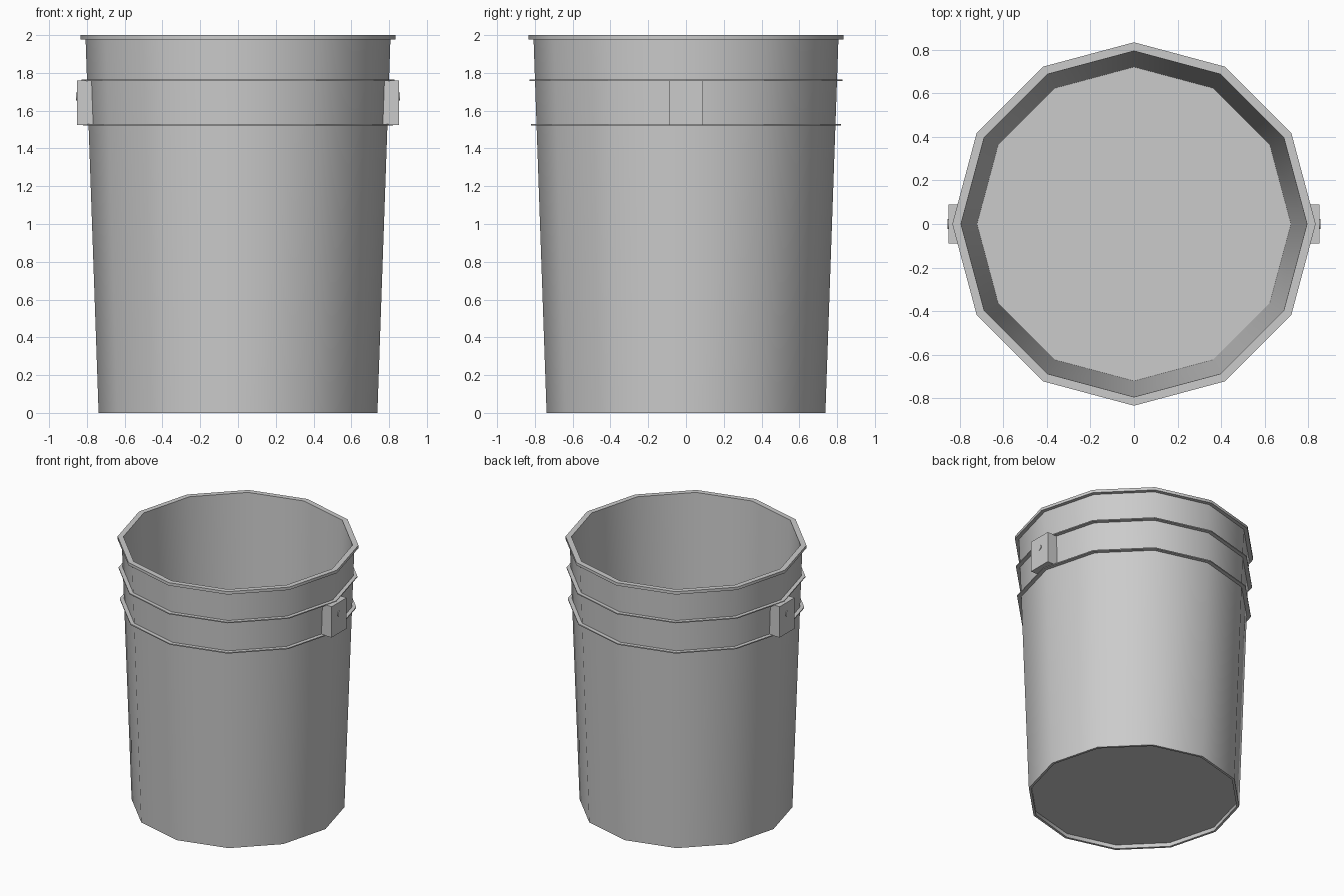
import bpy, bmesh, math
from math import cos, sin, pi

cube = bpy.data.objects.get("Cube")
if cube:
    bpy.data.objects.remove(cube, do_unlink=True)

SIDES = 12
grey = bpy.data.materials.new("bucket grey")
grey.use_nodes = True
GREY = (0.6, 0.6, 0.6, 1)
grey.diffuse_color = GREY
grey.node_tree.nodes["Principled BSDF"].inputs["Base Color"].default_value = GREY


def finish(name, bm, smooth=False):
    bmesh.ops.recalc_face_normals(bm, faces=bm.faces)
    mesh = bpy.data.meshes.new(name)
    bm.to_mesh(mesh)
    bm.free()
    mesh.materials.append(grey)
    obj = bpy.data.objects.new(name, mesh)
    bpy.context.collection.objects.link(obj)
    if smooth:
        bpy.ops.object.select_all(action="DESELECT")
        obj.select_set(True)
        bpy.context.view_layer.objects.active = obj
        bpy.ops.object.shade_smooth_by_angle(angle=math.radians(35))
    return obj


def lathe(name, profile, smooth=False):
    """Spin a closed (radius, z) profile into a twelve-sided ring."""
    bm = bmesh.new()
    rings = [[bm.verts.new((r * cos(2 * pi * i / SIDES), r * sin(2 * pi * i / SIDES), z))
              for i in range(SIDES)] for r, z in profile]
    for a, b in zip(rings, rings[1:] + rings[:1]):
        for i in range(SIDES):
            j = (i + 1) % SIDES
            bm.faces.new((a[i], a[j], b[j], b[i]))
    return finish(name, bm, smooth)


def prism(name, outline, z0, z1):
    bm = bmesh.new()
    base = bm.faces.new([bm.verts.new((x, y, z0)) for x, y in outline])
    top = bmesh.ops.extrude_face_region(bm, geom=[base])["geom"]
    verts = [v for v in top if isinstance(v, bmesh.types.BMVert)]
    bmesh.ops.translate(bm, verts=verts, vec=(0, 0, z1 - z0))
    return finish(name, bm)


# Tapered wall with its rolled rim
lathe("wall", [(0.738, 0), (0.807, 1.978), (0.835, 1.978), (0.835, 2),
               (0.795, 2), (0.72, 0)], smooth=True)

# Floor, set slightly above the bottom edge
prism("floor", [(0.724 * cos(2 * pi * i / SIDES), 0.724 * sin(2 * pi * i / SIDES))
                for i in range(SIDES)], 0.03, 0.045)

# Thin strengthening ribs
for name, r, z in (("upper_rib", 0.828, 1.76), ("lower_rib", 0.82, 1.525)):
    lathe(name, [(r, z - 0.004), (r, z + 0.004), (r - 0.035, z + 0.004), (r - 0.035, z - 0.004)])

# Handle lugs and pins on both sides
for side, s in (("left", 1), ("right", -1)):
    prism(side + "_lug", [(s * 0.765, -0.09), (s * 0.853, -0.09), (s * 0.853, 0.09),
                          (s * 0.765, 0.09), (s * 0.789, 0)], 1.525, 1.76)
    bm = bmesh.new()
    bmesh.ops.create_cone(bm, cap_ends=True, segments=16, radius1=0.022, radius2=0.022, depth=0.02)
    pin = finish(side + "_pin", bm, smooth=True)
    pin.rotation_euler = (0, pi / 2, 0)
    pin.location = (s * 0.848, 0, 1.675)
